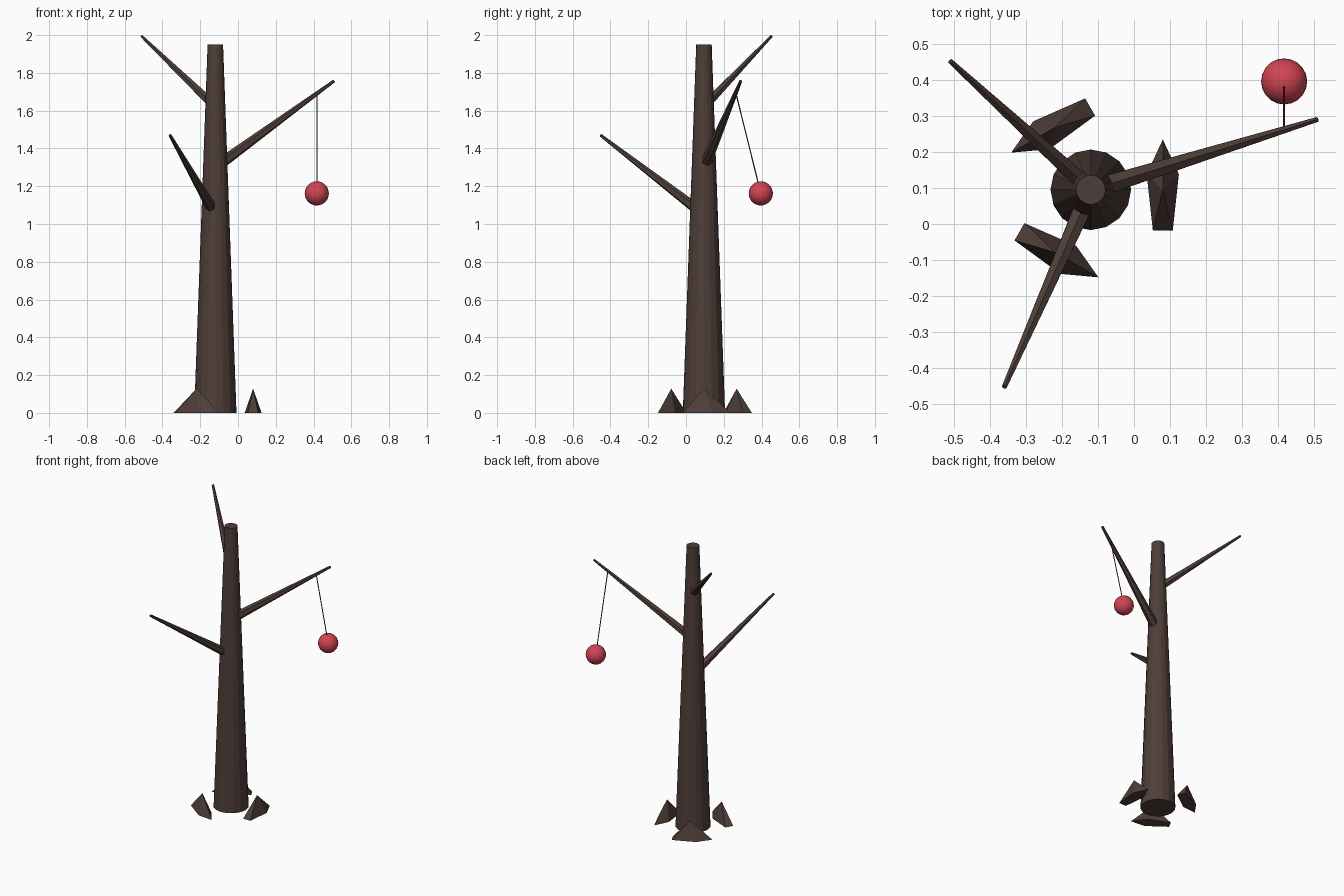
import bpy, math
from mathutils import Vector

if "Cube" in bpy.data.objects:
    bpy.data.objects.remove(bpy.data.objects["Cube"])


def material(name, rgb):
    m = bpy.data.materials.new(name)
    m.diffuse_color = (*rgb, 1.0)
    m.use_nodes = True
    m.node_tree.nodes["Principled BSDF"].inputs["Base Color"].default_value = m.diffuse_color
    return m


BARK = material("dark brown bark", (0.078, 0.048, 0.040))
RED = material("red", (0.64, 0.058, 0.088))
CORD = material("dark red cord", (0.20, 0.015, 0.025))

CX, CY = -0.12, 0.095  # trunk axis


def limb(name, a, b, r1, r2, sides, mat):
    """Flat-faced tapered rod from point a to point b."""
    a, b = Vector(a), Vector(b)
    d = b - a
    bpy.ops.mesh.primitive_cone_add(vertices=sides, radius1=r1, radius2=r2,
                                    depth=d.length, location=(a + b) / 2)
    ob = bpy.context.object
    ob.rotation_euler = d.to_track_quat('Z', 'Y').to_euler()
    ob.name = name
    ob.data.materials.append(mat)
    return ob


# Trunk
limb("trunk", (CX, CY, 0), (CX, CY, 1.95), 0.112, 0.041, 16, BARK)

# Branches: start height on the axis, tip, base radius
branches = {
    "right_branch": (1.30, (0.508, 0.29, 1.757), 0.031),
    "upper_branch": (1.62, (-0.51, 0.452, 1.994), 0.027),
    "front_branch": (1.05, (-0.36, -0.452, 1.47), 0.030),
}
for name, (z, tip, r) in branches.items():
    limb(name, (CX, CY, z), tip, r, 0.008, 6, BARK)

# Roots: stretched five-sided pyramids spaced around the trunk
for i in range(3):
    t = i * math.tau / 3
    bpy.ops.mesh.primitive_cone_add(
        vertices=5, radius1=1, radius2=0, depth=1,
        location=(CX + 0.2 * math.cos(t), CY + 0.2 * math.sin(t), 0.064))
    root = bpy.context.object
    root.name = f"root_{i + 1}"
    root.scale = (0.047, 0.14, 0.128)
    root.rotation_euler = (0, 0, t)
    root.data.materials.append(BARK)

# Hanging ball and its cord
ball_pos = (0.417, 0.396, 1.162)
limb("cord", (0.417, 0.265, 1.69), ball_pos, 0.003, 0.003, 6, CORD)
bpy.ops.mesh.primitive_uv_sphere_add(segments=20, ring_count=14, radius=0.064,
                                     location=ball_pos)
ball = bpy.context.object
ball.name = "ball"
ball.data.materials.append(RED)
bpy.ops.object.shade_smooth()
